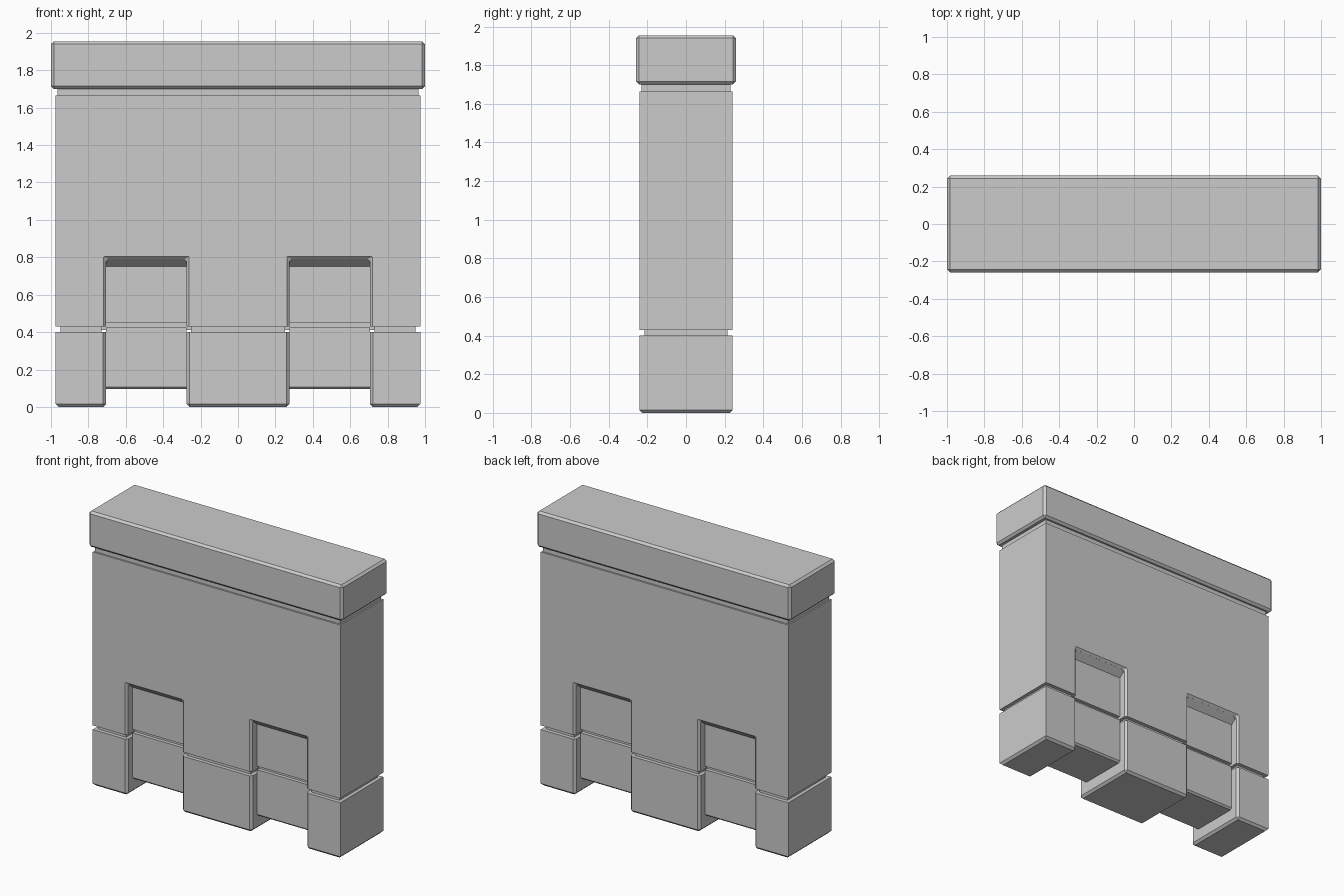
import bpy, bmesh
from mathutils import Vector

cube = bpy.data.objects.get("Cube")
if cube:
    bpy.data.objects.remove(cube, do_unlink=True)

stone = bpy.data.materials.new("grey_stone")
stone.use_nodes = True
GREY = (0.6, 0.6, 0.6, 1)
stone.diffuse_color = GREY
stone.node_tree.nodes["Principled BSDF"].inputs["Base Color"].default_value = GREY


def prism(name, outline, axis, lo, hi, bevel=0, rule=None):
    """Extrude an outline along x or y, then chamfer the edges picked by rule."""
    def place(p, d):
        return Vector((d, p[0], p[1])) if axis == "x" else Vector((p[0], d, p[1]))
    bm = bmesh.new()
    face = bm.faces.new([bm.verts.new(place(p, lo)) for p in outline])
    moved = bmesh.ops.extrude_face_region(bm, geom=[face])["geom"]
    verts = [v for v in moved if isinstance(v, bmesh.types.BMVert)]
    bmesh.ops.translate(bm, verts=verts, vec=place((0, 0), hi - lo))
    bmesh.ops.recalc_face_normals(bm, faces=bm.faces)
    if bevel:
        edges = [e for e in bm.edges
                 if rule is None or rule((e.verts[0].co + e.verts[1].co) / 2)]
        bmesh.ops.bevel(bm, geom=edges, offset=bevel, segments=1,
                        affect="EDGES", clamp_overlap=True)
    mesh = bpy.data.meshes.new(name)
    bm.to_mesh(mesh)
    bm.free()
    mesh.materials.append(stone)
    obj = bpy.data.objects.new(name, mesh)
    bpy.context.collection.objects.link(obj)
    return obj


def block(name, x0, x1, half_y, z0, z1, bevel=0, rule=None):
    return prism(name, [(x0, z0), (x1, z0), (x1, z1), (x0, z1)], "y",
                 -half_y, half_y, bevel, rule)


END, INNER, OUTER = 0.975, 0.275, 0.705     # wall end and the niche sides
DEPTH, CORE = 0.242, 0.18                   # half thickness of wall and niche core
WALL_LOW, WALL_TOP, NICHE_TOP = 0.43, 1.665, 0.79

# Coping and the recessed neck under it
block("coping", -1, 1, 0.258, 1.70, 1.955, 0.015)
block("coping_neck", -0.965, 0.965, 0.23, 1.64, 1.72)

# Wall with two niches cut up from its lower edge
half = [(INNER, WALL_LOW), (INNER, NICHE_TOP), (OUTER, NICHE_TOP),
        (OUTER, WALL_LOW), (END, WALL_LOW), (END, WALL_TOP)]
outline = half + [(-x, z) for x, z in reversed(half)]
prism("wall", outline, "y", -DEPTH, DEPTH, 0.014,
      lambda c: abs(c.x) < 0.8 and WALL_LOW + 0.01 < c.z < 1)

# Feet: chamfered underneath and beside the niches
for name, x0, x1 in (("right_foot", -END, -OUTER), ("middle_foot", -INNER, INNER),
                     ("left_foot", OUTER, END)):
    block(name, x0, x1, DEPTH, 0, 0.40, 0.016,
          lambda c: c.z < 0.01 or (abs(c.x) < 0.8 and 0.1 < c.z < 0.3 and abs(c.x) > 0.1))
    block(name + "_joint", x0 + 0.025, x1 - 0.025, 0.215, 0.38, 0.45)

# Niche cores: lower panel, joint, and upper panel with a sloping lintel
for side, x0 in (("right", -OUTER), ("left", INNER)):
    x1 = x0 + OUTER - INNER
    block(side + "_lower_panel", x0, x1, CORE, 0.095, 0.425, 0.012,
          lambda c: c.z < 0.1 and abs(c.y) > 0.1)
    block(side + "_panel_joint", x0 - 0.03, x1 + 0.03, CORE - 0.025, 0.41, 0.46)
    profile = [(CORE, 0.45), (CORE, 0.75), (DEPTH - 0.012, NICHE_TOP + 0.002)]
    profile += [(-y, z) for y, z in reversed(profile)]
    prism(side + "_upper_panel", profile, "x", x0, x1)
